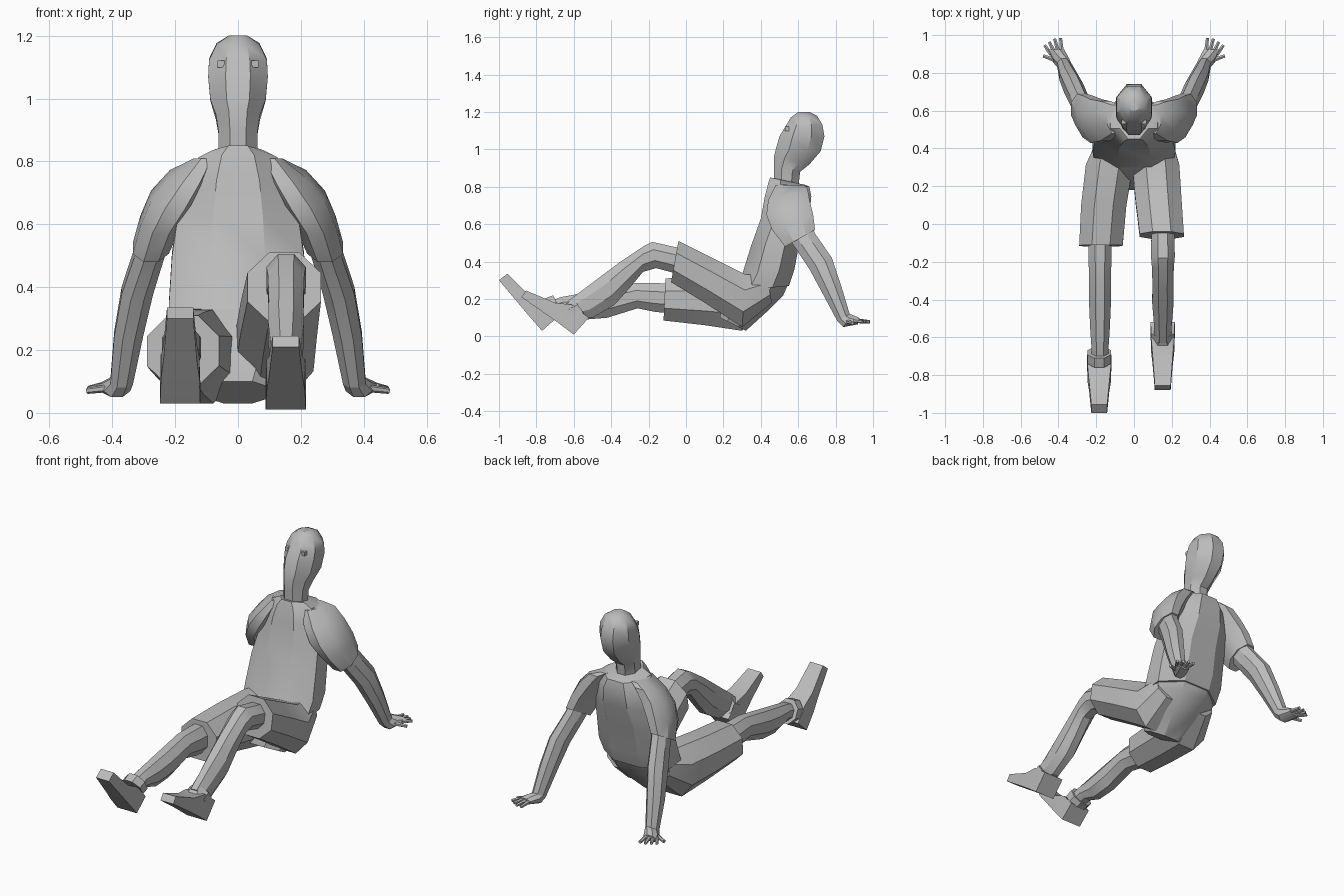
import bpy, bmesh
from math import sin, cos, pi, radians
from mathutils import Vector

default_cube = bpy.data.objects.get("Cube")
if default_cube:
    bpy.data.objects.remove(default_cube, do_unlink=True)

# One plain grey for the whole figure
grey = bpy.data.materials.new("plain_grey")
grey.use_nodes = True
grey.diffuse_color = (.5, .5, .5, 1)
grey.node_tree.nodes["Principled BSDF"].inputs["Base Color"].default_value = (.5, .5, .5, 1)


def finish(name, bm, angle=30):
    """Turn a bmesh into a shaded object."""
    bmesh.ops.recalc_face_normals(bm, faces=bm.faces[:])
    mesh = bpy.data.meshes.new(name)
    bm.to_mesh(mesh)
    bm.free()
    mesh.materials.append(grey)
    obj = bpy.data.objects.new(name, mesh)
    bpy.context.collection.objects.link(obj)
    bpy.ops.object.select_all(action="DESELECT")
    obj.select_set(True)
    bpy.context.view_layer.objects.active = obj
    bpy.ops.object.shade_smooth_by_angle(angle=radians(angle))


def loft(name, rings, sides=8, angle=30):
    """Skin rings given as (front y, front z, back y, back z, centre x, half width)."""
    bm = bmesh.new()
    loops = []
    for front_y, front_z, back_y, back_z, x, width in rings:
        front = Vector((x, front_y, front_z))
        back = Vector((x, back_y, back_z))
        middle, reach = (front + back) / 2, (front - back) / 2
        across = Vector((width, 0, 0))
        loop = []
        for i in range(sides):
            turn = (i + .5) * 2 * pi / sides
            offset = across * cos(turn) + reach * sin(turn)
            loop.append(bm.verts.new(middle + offset / cos(pi / sides)))
        loops.append(loop)
    for lower, upper in zip(loops, loops[1:]):
        for i in range(sides):
            j = (i + 1) % sides
            bm.faces.new((lower[i], lower[j], upper[j], upper[i]))
    bm.faces.new(loops[0])
    bm.faces.new(loops[-1])
    finish(name, bm, angle)


def centred(x, rings):
    """Give every ring of a straight part the same centre x."""
    return [(*ring[:4], x, ring[4]) for ring in rings]


def sided(side, rings):
    """Mirror the rings of a part to one side."""
    return [(*ring[:4], side * ring[4], ring[5]) for ring in rings]


def finger(name, start, end, radius):
    """Tapered six sided rod between two points."""
    start, end = Vector(start), Vector(end)
    axis = end - start
    bm = bmesh.new()
    bmesh.ops.create_cone(bm, cap_ends=True, segments=6, radius1=radius,
                          radius2=radius * .75, depth=axis.length)
    bm.transform(axis.to_track_quat("Z", "Y").to_matrix().to_4x4())
    bmesh.ops.translate(bm, verts=bm.verts[:], vec=(start + end) / 2)
    finish(name, bm)


# Head and neck in one form
loft("head_and_neck", centred(0, [
    (.47, .8, .6, .79, .062),
    (.47, .9, .61, .88, .062),
    (.47, .96, .66, .92, .07),
    (.48, 1, .72, .99, .088),
    (.5, 1.07, .74, 1.07, .095),
    (.53, 1.12, .73, 1.13, .092),
    (.56, 1.17, .7, 1.18, .068),
    (.6, 1.2, .66, 1.2, .03),
]), angle=35)

# Small square eyes
for side, label in ((1, "left"), (-1, "right")):
    bm = bmesh.new()
    bmesh.ops.create_cube(bm, size=.022)
    bmesh.ops.translate(bm, verts=bm.verts[:], vec=(side * .054, .54, 1.11))
    finish(label + "_eye", bm)

# Shirt body, leaning back
loft("shirt", centred(0, [
    (.25, .24, .55, .27, .21),
    (.3, .33, .58, .36, .22),
    (.35, .49, .61, .52, .21),
    (.4, .63, .66, .65, .19),
    (.42, .74, .67, .75, .165),
    (.44, .82, .66, .8, .125),
    (.45, .85, .64, .81, .075),
]))

# Seat of the shorts
loft("seat", centred(0, [
    (.3, .33, .56, .31, .2),
    (.24, .26, .52, .22, .2),
    (.2, .19, .43, .13, .17),
    (.18, .1, .32, .03, .11),
]))

# Short legs of the shorts
loft("left_shorts_leg", [
    (.43, .33, .46, .18, .11, .09),
    (.32, .33, .3, .05, .115, .125),
    (.14, .42, .1, .18, .13, .122),
    (-.04, .51, -.08, .29, .147, .117),
])
loft("right_shorts_leg", [
    (.43, .32, .45, .17, -.11, .09),
    (.32, .33, .3, .03, -.13, .125),
    (.1, .32, .1, .06, -.16, .12),
    (-.11, .31, -.12, .085, -.175, .115),
])

# Bare legs
loft("left_leg", centred(.153, [
    (.02, .46, .01, .32, .06),
    (-.18, .505, -.16, .365, .063),
    (-.23, .48, -.23, .345, .058),
    (-.35, .4, -.3, .26, .055),
    (-.43, .34, -.38, .17, .057),
    (-.55, .25, -.5, .1, .047),
    (-.63, .19, -.57, .1, .045),
]))
loft("right_leg", centred(-.18, [
    (.02, .28, .02, .12, .06),
    (-.17, .285, -.16, .13, .062),
    (-.27, .285, -.26, .15, .058),
    (-.45, .25, -.42, .1, .057),
    (-.56, .23, -.54, .09, .052),
    (-.67, .21, -.63, .12, .045),
    (-.75, .18, -.7, .1, .045),
]))

# Wedge shoes with raised toes, each with a flared ankle cuff
shoe_half_widths = (.064, .061, .053, .042)
for label, x, profile, cuff in (
    ("left", .152,
     [(-.6, .01, -.52, .1), (-.68, .07, -.61, .17),
      (-.75, .12, -.7, .18), (-.88, .21, -.855, .245)],
     [(-.6, .2, -.53, .1), (-.65, .17, -.57, .08)]),
    ("right", -.184,
     [(-.77, .03, -.69, .1), (-.84, .11, -.76, .18),
      (-.89, .17, -.84, .22), (-1, .3, -.955, .335)],
     [(-.71, .22, -.65, .1), (-.76, .2, -.69, .09)]),
):
    loft(label + "_shoe", [(*points, x, width) for points, width
                           in zip(profile, shoe_half_widths)], sides=4, angle=20)
    loft(label + "_ankle_cuff", [(*points, x, .062) for points in cuff])

for side, label in ((1, "left"), (-1, "right")):
    # Short sleeve flaring from the shoulder
    loft(label + "_sleeve", sided(side, [
        (.48, .81, .63, .81, .1, .04),
        (.44, .73, .65, .79, .15, .067),
        (.43, .65, .66, .73, .2, .077),
        (.46, .57, .68, .65, .246, .065),
        (.53, .48, .69, .57, .277, .057),
    ]))
    # Bare arm propped behind the body
    loft(label + "_arm", sided(side, [
        (.53, .55, .66, .62, .26, .045),
        (.58, .48, .69, .55, .28, .048),
        (.66, .36, .78, .42, .32, .05),
        (.73, .23, .83, .27, .348, .046),
        (.81, .08, .875, .12, .37, .036),
    ]))
    # Palm bending out of the wrist onto the ground
    loft(label + "_palm", sided(side, [
        (.81, .08, .875, .12, .37, .036),
        (.84, .05, .89, .115, .385, .042),
        (.92, .065, .925, .1, .412, .043),
    ]))
    # Four fingers fanned outwards and a thumb
    for number in range(4):
        fan = radians(5 + 10 * number)
        base = Vector((.383 + .019 * number, .92 - .007 * number, .084))
        tip = base + Vector((sin(fan), cos(fan), -.1)) * (.07 - .006 * abs(number - 1))
        base.x *= side
        tip.x *= side
        finger(f"{label}_finger_{number + 1}", base, tip, .012)
    finger(label + "_thumb", (side * .4, .86, .08), (side * .48, .89, .07), .013)
